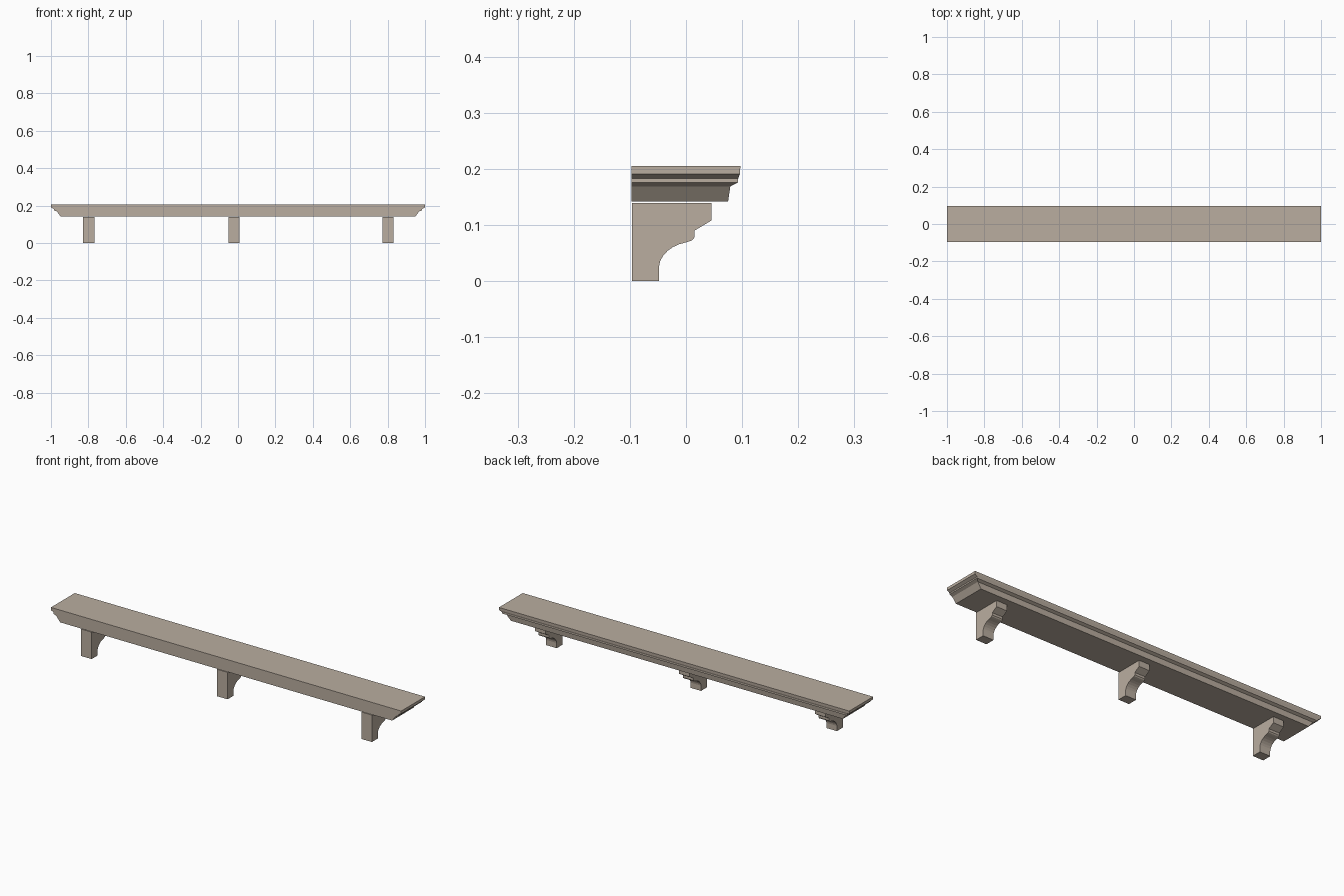
import bpy, bmesh

if "Cube" in bpy.data.objects:
    bpy.data.objects.remove(bpy.data.objects["Cube"])

BACK = -0.097

# Taupe paint shared by every part
paint = bpy.data.materials.new("taupe")
paint.diffuse_color = (0.49, 0.42, 0.35, 1)
paint.use_nodes = True
paint.node_tree.nodes["Principled BSDF"].inputs["Base Color"].default_value = paint.diffuse_color


def finish(name, bm):
    bmesh.ops.recalc_face_normals(bm, faces=bm.faces)
    mesh = bpy.data.meshes.new(name)
    bm.to_mesh(mesh)
    bm.free()
    mesh.materials.append(paint)
    obj = bpy.data.objects.new(name, mesh)
    bpy.context.collection.objects.link(obj)
    return obj


# Shelf: moulding steps as (half width, front depth, height), mitred at the corners
steps = [(0.948, 0.075, 0.142), (0.969, 0.079, 0.169), (0.985, 0.093, 0.176),
         (0.985, 0.093, 0.183), (1.0, 0.096, 0.191), (1.0, 0.097, 0.205)]
bm = bmesh.new()
rings = [[bm.verts.new(p) for p in
          ((-w, BACK, z), (w, BACK, z), (w, d, z), (-w, d, z))]
         for w, d, z in steps]
for low, high in zip(rings, rings[1:]):
    for i in range(1, 4):
        j = (i + 1) % 4
        bm.faces.new((low[i], low[j], high[j], high[i]))
bm.faces.new(rings[0])
bm.faces.new(rings[-1])
# Flat wall side
bm.faces.new([r[0] for r in rings] + [r[1] for r in reversed(rings)])
finish("shelf", bm)

# Bracket profile in (y, z): foot, concave cove, small nose, sloped top block
profile = [(-0.0965, 0), (-0.048, 0), (-0.048, 0.027), (-0.046, 0.036),
           (-0.041, 0.045), (-0.033, 0.054), (-0.023, 0.061), (-0.012, 0.066),
           (0.003, 0.070), (0.011, 0.073), (0.015, 0.078), (0.015, 0.09),
           (0.045, 0.108), (0.045, 0.139), (-0.0965, 0.139)]


def bracket(name, x, width=0.06):
    bm = bmesh.new()
    face = bm.faces.new([bm.verts.new((x - width / 2, y, z)) for y, z in profile])
    side = bmesh.ops.extrude_face_region(bm, geom=[face])["geom"]
    bmesh.ops.translate(bm, vec=(width, 0, 0),
                        verts=[v for v in side if isinstance(v, bmesh.types.BMVert)])
    # Keep the starting cap so the bracket is closed on both sides
    if not any(all(abs(v.co.x - (x - width / 2)) < 1e-5 for v in f.verts) for f in bm.faces):
        bm.faces.new([v for v in bm.verts if v.co.x < x])
    finish(name, bm)


for name, x in (("left_bracket", -0.798), ("middle_bracket", -0.022), ("right_bracket", 0.802)):
    bracket(name, x)
